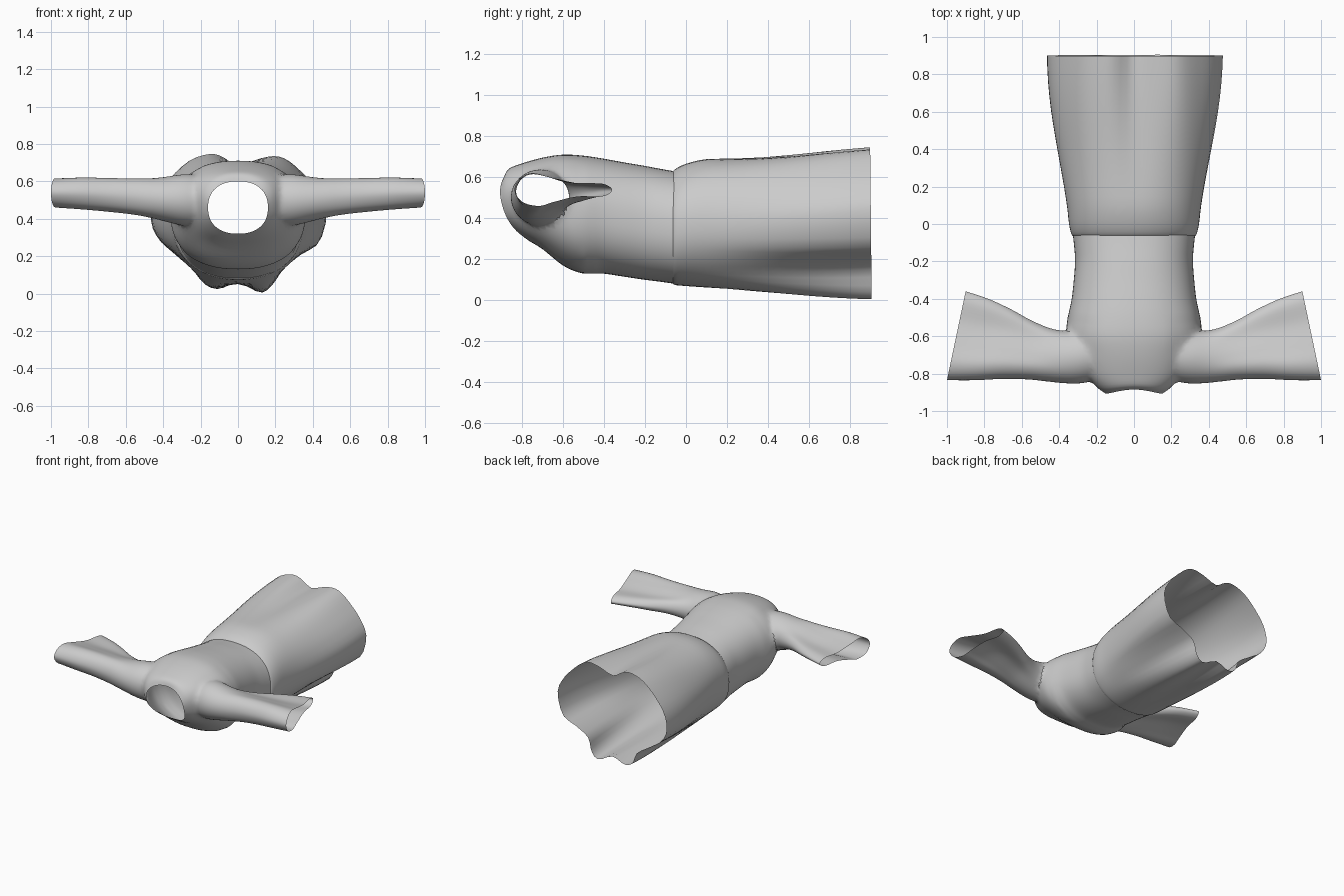
import bpy, bmesh
from math import sin, cos, pi
from mathutils import Vector

if "Cube" in bpy.data.objects:
    bpy.data.objects.remove(bpy.data.objects["Cube"])

N = 64


def spline_ring(pts, n=N):
    """Resample a closed 2D outline with a Catmull-Rom curve."""
    out, m = [], len(pts)
    for i in range(n):
        t = i * m / n
        k, f = int(t), t - int(t)
        a, b, c, d = (Vector(pts[(k + j) % m]) for j in (-1, 0, 1, 2))
        out.append(b + 0.5 * f * (c - a + f * (2 * a - 5 * b + 4 * c - d + f * (3 * (b - c) + d - a))))
    return out


def spow(v, e):
    return (abs(v) ** e) * (1 if v >= 0 else -1)


def oval(w, top, bot, power=2.3):
    """Slightly boxy oval in x, z."""
    out = []
    for i in range(N):
        a = 2 * pi * i / N
        out.append(Vector((w * spow(cos(a), 2 / power),
                           (top + bot) / 2 + (top - bot) / 2 * spow(sin(a), 2 / power))))
    return out


def smooth_rows(rows, steps=4):
    """Catmull-Rom interpolation between stations."""
    out = []
    for k in range(len(rows) - 1):
        q = [rows[max(0, min(len(rows) - 1, k + j))] for j in (-1, 0, 1, 2)]
        for s in range(steps):
            f = s / steps
            out.append([b + 0.5 * f * (c - a + f * (2 * a - 5 * b + 4 * c - d + f * (3 * (b - c) + d - a)))
                        for a, b, c, d in zip(*q)])
    return out + [rows[-1]]


def loft(name, rings, caps=False):
    """Skin the rings; caps are fans whose centre points are returned."""
    bm = bmesh.new()
    vr = [[bm.verts.new(p) for p in r] for r in rings]
    n = len(vr[0])
    for a, b in zip(vr, vr[1:]):
        for i in range(n):
            j = (i + 1) % n
            bm.faces.new((a[i], a[j], b[j], b[i]))
    centres = []
    if caps:
        for r in (vr[0], vr[-1]):
            c = sum((v.co for v in r), Vector()) / n
            centres.append(c)
            cv = bm.verts.new(c)
            for i in range(n):
                bm.faces.new((r[i], r[(i + 1) % n], cv))
    bmesh.ops.recalc_face_normals(bm, faces=bm.faces)
    me = bpy.data.meshes.new(name)
    bm.to_mesh(me)
    bm.free()
    ob = bpy.data.objects.new(name, me)
    bpy.context.collection.objects.link(ob)
    return ob, centres


# Bodice: y at top, half width, top, bottom, tilt, side bulge
bodice_rows = [
    (-.885, .16, .60, .32, .08, .05), (-.865, .21, .64, .29, .10, .04),
    (-.80, .285, .667, .25, .10, .02), (-.70, .34, .695, .17, .10, 0),
    (-.60, .365, .71, .135, .08, 0), (-.50, .35, .705, .13, .04, 0),
    (-.40, .333, .69, .13, 0, 0), (-.30, .322, .672, .115, 0, 0),
    (-.20, .315, .655, .10, 0, 0), (-.12, .32, .64, .09, 0, 0),
    (-.05, .328, .628, .08, 0, 0)]
rings = []
for y, w, top, bot, tilt, bulge in smooth_rows(bodice_rows):
    rings.append([(p.x, y + tilt * (top - p.y) / (top - bot) - bulge * (p.x / w) ** 2, p.y)
                  for p in oval(w, top, bot)])
bodice, openings = loft("bodice", rings, True)

# Sleeves: x, front y, back y, top, bottom, end slant, flatness
sleeve_rows = [
    (.15, -.81, -.60, .61, .38, 0, 0), (.27, -.852, -.565, .64, .36, 0, 0),
    (.40, -.85, -.57, .625, .385, 0, .1), (.55, -.832, -.525, .62, .415, .02, .5),
    (.70, -.828, -.455, .62, .435, .04, .8), (.85, -.835, -.40, .62, .45, .07, 1),
    (1.0, -.835, -.36, .615, .46, .10, 1)]
flat = spline_ring([(0, 0), (.06, .7), (.2, 1), (.4, .75), (.65, .42), (.9, .4), (1, 0),
                    (.9, -.4), (.65, -.4), (.4, -.75), (.25, -1), (.08, -.75)])
round_ = [Vector((.5 - .5 * cos(2 * pi * i / N), sin(2 * pi * i / N))) for i in range(N)]
helpers = []
for side in (-1, 1):
    rings = []
    for x, y0, y1, zt, zb, slant, f in smooth_rows(sleeve_rows, 5):
        ring = []
        for a, b in zip(round_, flat):
            u, v = a.lerp(b, f)
            ring.append((side * (x - slant * u), y0 + (y1 - y0) * u, (zt + zb) / 2 + (zt - zb) / 2 * v))
        rings.append(ring)
    sleeve, c = loft("sleeve", rings, True)
    openings.append(c[1])
    mod = bodice.modifiers.new("join_sleeve", 'BOOLEAN')
    mod.operation, mod.solver, mod.object = 'UNION', 'EXACT', sleeve
    helpers.append(sleeve)

# Merge sleeves into bodice, open the ends, soften the armholes
dg = bpy.context.evaluated_depsgraph_get()
merged = bpy.data.meshes.new_from_object(bodice.evaluated_get(dg))
bodice.modifiers.clear()
bodice.data = merged
for h in helpers:
    bpy.data.objects.remove(h)
bm = bmesh.new()
bm.from_mesh(merged)
bmesh.ops.delete(bm, geom=[v for v in bm.verts if any((v.co - c).length < 1e-3 for c in openings)],
                 context='VERTS')
armhole = [v for v in bm.verts if .2 < abs(v.co.x) < .46 and v.co.y < -.5 and not v.is_boundary]
for _ in range(6):
    bmesh.ops.smooth_vert(bm, verts=armhole, factor=.5, use_axis_x=True, use_axis_y=True, use_axis_z=True)
bm.to_mesh(merged)
bm.free()

# Skirt: ovals that blend into a wavy hem
hem = spline_ring([(.475, .44), (.42, .56), (.35, .64), (.27, .71), (.2, .735), (.11, .72),
                   (0, .685), (-.09, .735), (-.16, .745), (-.26, .71), (-.36, .62), (-.44, .51),
                   (-.465, .39), (-.42, .29), (-.31, .21), (-.21, .14), (-.17, .05), (-.1, .025),
                   (0, .06), (.12, .005), (.18, .05), (.21, .15), (.31, .21), (.43, .27)])
skirt_rows = [(-.065, .322, .622, .085, 0), (-.055, .334, .638, .075, 0), (0, .345, .665, .07, .02),
              (.1, .352, .688, .063, .06), (.25, .365, .69, .055, .18), (.45, .385, .69, .045, .42),
              (.68, .42, .70, .03, .72), (.9, .46, .72, .01, 1)]
rings = []
for y, w, top, bot, f in smooth_rows(skirt_rows, 3):
    rings.append([(q.x, y + .01 * f * (.5 - q.y), q.y)
                  for q in (a.lerp(b, f) for a, b in zip(oval(w, top, bot, 2.2), hem))])
skirt, _ = loft("skirt", rings)

# Smooth shading
for ob in (bodice, skirt):
    bpy.ops.object.select_all(action='DESELECT')
    ob.select_set(True)
    bpy.context.view_layer.objects.active = ob
    bpy.ops.object.shade_smooth_by_angle(angle=.7)
